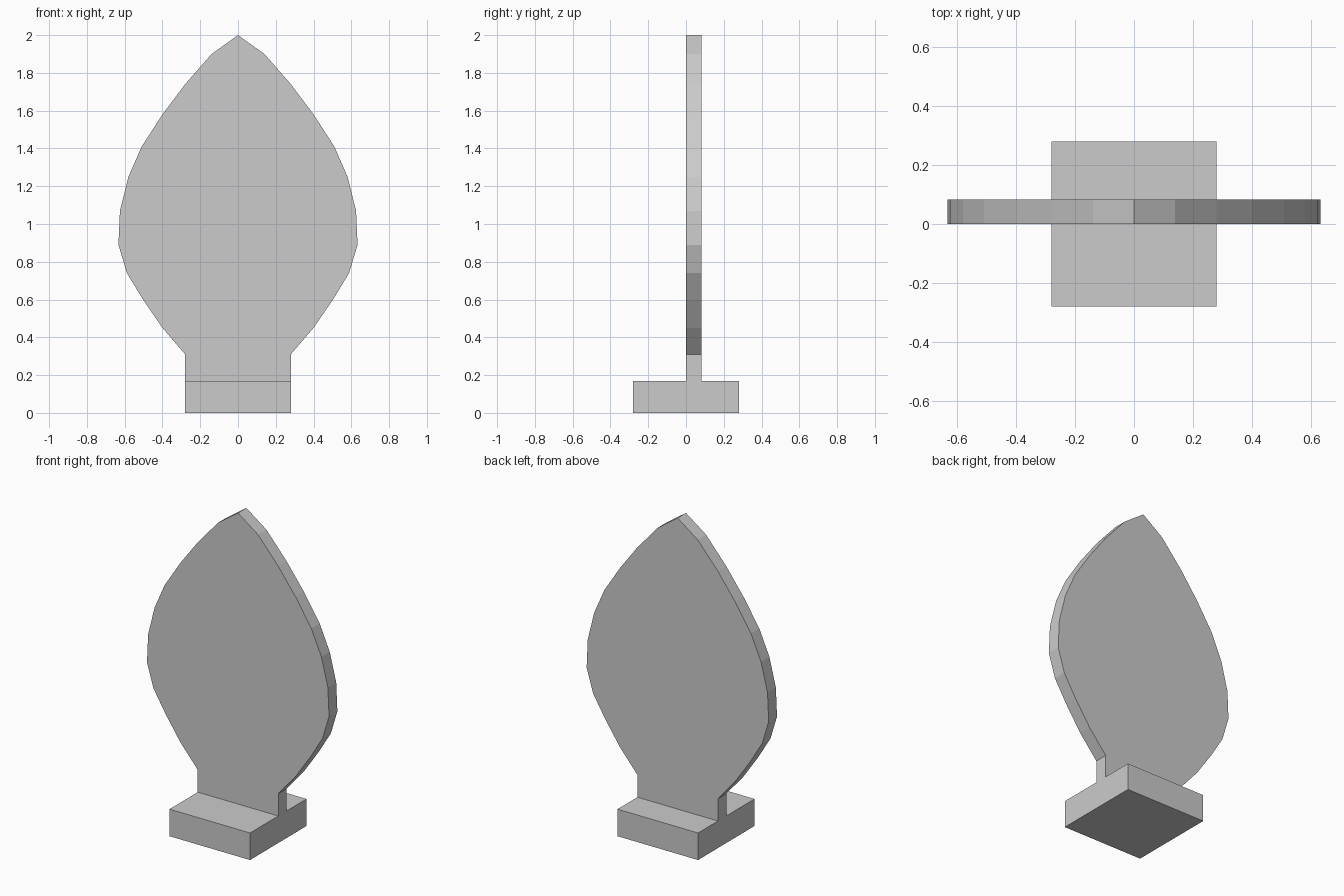
import bpy
import bmesh

if "Cube" in bpy.data.objects:
    bpy.data.objects.remove(bpy.data.objects["Cube"])


def extruded_part(name, outline, y_front, y_back):
    """Closed flat-shaded solid from an (x, z) outline extruded along y."""
    bm = bmesh.new()
    face = bm.faces.new([bm.verts.new((x, y_front, z)) for x, z in outline])
    new = bmesh.ops.extrude_face_region(bm, geom=[face], use_keep_orig=True)["geom"]
    verts = [v for v in new if isinstance(v, bmesh.types.BMVert)]
    bmesh.ops.translate(bm, verts=verts, vec=(0, y_back - y_front, 0))
    bmesh.ops.recalc_face_normals(bm, faces=bm.faces[:])
    mesh = bpy.data.meshes.new(name)
    bm.to_mesh(mesh)
    bm.free()
    obj = bpy.data.objects.new(name, mesh)
    bpy.context.collection.objects.link(obj)
    return obj


BASE_HALF = 0.28
BASE_TOP = 0.17
PLATE_THICKNESS = 0.083

# Square base block
extruded_part("base", [(-BASE_HALF, 0), (BASE_HALF, 0),
                       (BASE_HALF, BASE_TOP), (-BASE_HALF, BASE_TOP)],
              -BASE_HALF, BASE_HALF)

# Leaf-shaped plate: right half of the outline, mirrored to the left
half = [(BASE_HALF, BASE_TOP), (BASE_HALF, 0.31), (0.40, 0.45), (0.503, 0.60),
        (0.588, 0.74), (0.633, 0.89), (0.625, 1.07), (0.58, 1.25),
        (0.51, 1.41), (0.40, 1.58), (0.28, 1.74), (0.14, 1.90)]
outline = half + [(0, 2.0)] + [(-x, z) for x, z in reversed(half)]
extruded_part("leaf_plate", outline, 0, PLATE_THICKNESS)
